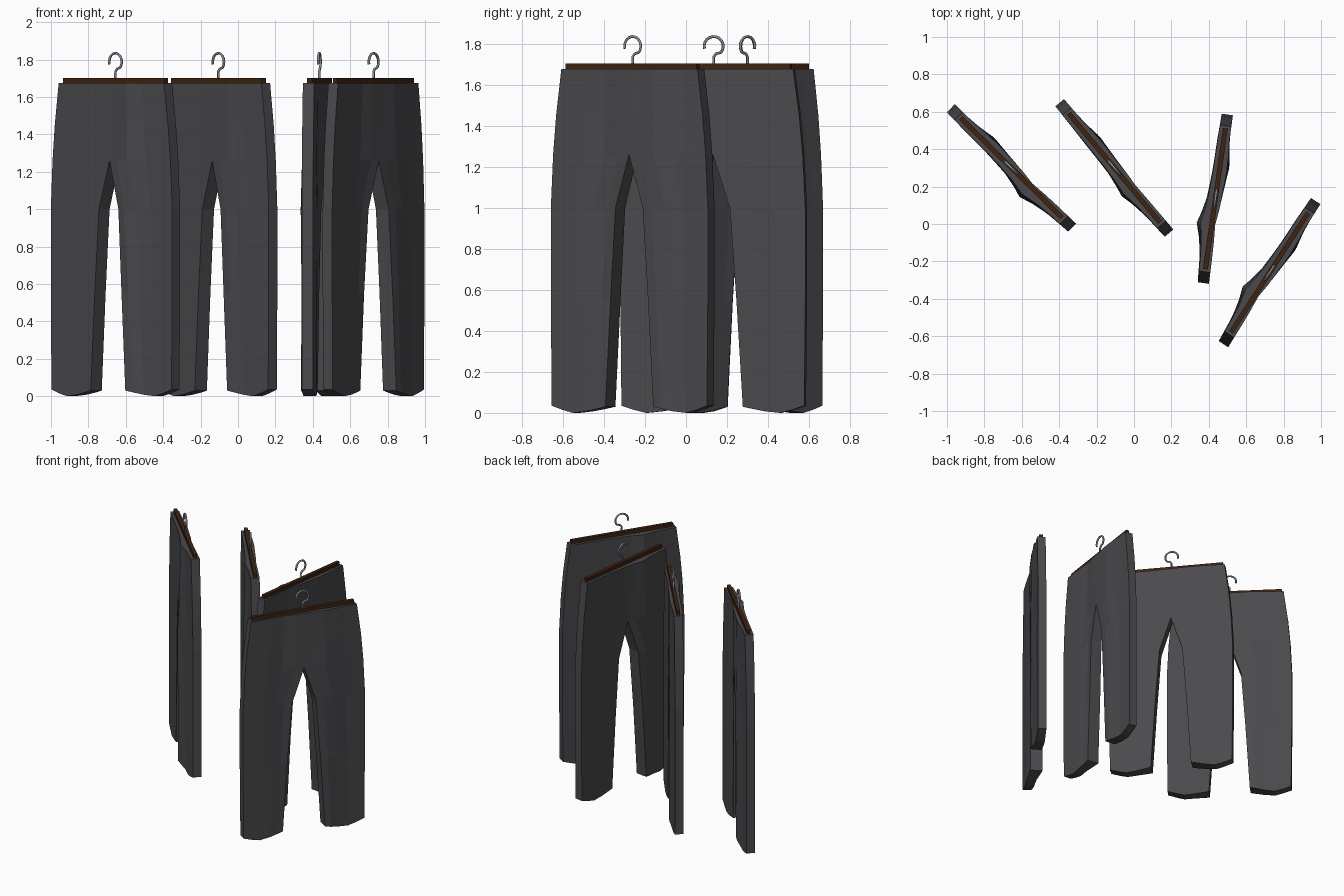
import bpy, bmesh, math
from mathutils import Matrix

if "Cube" in bpy.data.objects:
    bpy.data.objects.remove(bpy.data.objects["Cube"])


def material(name, rgb):
    m = bpy.data.materials.new(name)
    m.diffuse_color = (*rgb, 1)
    m.use_nodes = True
    m.node_tree.nodes["Principled BSDF"].inputs["Base Color"].default_value = m.diffuse_color
    return m


CLOTH = material("charcoal cloth", (0.068, 0.067, 0.073))
WOOD = material("dark wood", (0.05, 0.017, 0.005))
STEEL = material("grey steel", (0.25, 0.25, 0.26))

# Cloth folds: (u, centre offset towards the front, half thickness)
FOLDS = [(-.46, 0, .03), (-.3, .002, .033), (-.18, -.008, .043), (-.05, .002, .04),
         (.05, .012, .042), (.14, .035, .046), (.26, .01, .034), (.46, 0, .03)]
# Rows: (height, inner edge, outer edge, fold strength)
ROWS = [(0, .15, .45, 1), (.55, .118, .455, 1), (1.0, .085, .455, 1),
        (1.26, 0, .442, .9), (1.45, 0, .425, .75), (1.675, 0, .395, .6)]
COLS = [0, .15, .35, .6, .8, 1]
HEM = [.03, .02, .008, 0, .015, .035]


def fold(u):
    for (a, c0, h0), (b, c1, h1) in zip(FOLDS, FOLDS[1:]):
        if u <= b:
            t = (u - a) / (b - a)
            return c0 + t * (c1 - c0), h0 + t * (h1 - h0)
    return 0, .03


def add_object(name, bm, mat, place):
    me = bpy.data.meshes.new(name)
    bm.to_mesh(me)
    bm.free()
    me.materials.append(mat)
    ob = bpy.data.objects.new(name, me)
    ob.matrix_world = place
    bpy.context.collection.objects.link(ob)
    return ob


def trousers(i, place, wave):
    bm = bmesh.new()
    for side in (-1, 1):
        front, back = [], []
        for r, (z, inner, outer, k) in enumerate(ROWS):
            f, b = [], []
            for c, s in enumerate(COLS):
                u = side * (inner + s * (outer - inner))
                mid, half = fold(u)
                mid *= wave * k
                half = .03 + (half - .03) * k
                zz = HEM[c] if r == 0 else z
                f.append(bm.verts.new((u, -mid - half, zz)))
                b.append(bm.verts.new((u, -mid + half, zz)))
            front.append(f)
            back.append(b)
        n = len(COLS) - 1
        for r in range(len(ROWS) - 1):
            for g in (front, back):
                for c in range(n):
                    bm.faces.new((g[r][c], g[r][c + 1], g[r + 1][c + 1], g[r + 1][c]))
            # outer wall, and inner wall below the crotch
            for c in ((0, n) if r < 3 else (n,)):
                bm.faces.new((front[r][c], back[r][c], back[r + 1][c], front[r + 1][c]))
        # hem and waist
        for r in (0, -1):
            for c in range(n):
                bm.faces.new((front[r][c], front[r][c + 1], back[r][c + 1], back[r][c]))
    bmesh.ops.remove_doubles(bm, verts=bm.verts, dist=1e-5)
    bmesh.ops.recalc_face_normals(bm, faces=bm.faces)
    add_object(f"trousers_{i}", bm, CLOTH, place)


def hanger(i, place, flip):
    # wooden clamp bar
    bm = bmesh.new()
    bmesh.ops.create_cube(bm, size=1, matrix=Matrix.Translation((0, 0, 1.685))
                          @ Matrix.Diagonal((.76, .026, .034, 1)))
    add_object(f"hanger_bar_{i}", bm, WOOD, place)
    # wire hook
    cu = bpy.data.curves.new(f"hook_{i}", 'CURVE')
    cu.dimensions = '3D'
    cu.bevel_depth = .007
    cu.bevel_resolution = 1
    cu.use_fill_caps = True
    pts = [(0, 1.69), (0, 1.735), (.012, 1.75)]
    for k in range(13):
        a = math.radians(-40 + 235 * k / 12)
        pts.append((.047 * math.cos(a), 1.787 + .047 * math.sin(a)))
    sp = cu.splines.new('POLY')
    sp.points.add(len(pts) - 1)
    for p, (u, z) in zip(sp.points, pts):
        p.co = (u * flip, 0, z, 1)
    cu.materials.append(STEEL)
    ob = bpy.data.objects.new(f"hook_{i}", cu)
    ob.matrix_world = place
    bpy.context.collection.objects.link(ob)


# Four pairs: x, y, turn in degrees, fold strength, hook direction
PAIRS = [(-.655, .30, -44.5, 1, 1), (-.105, .30, -50, .6, 1),
         (.435, .135, -98.1, 1, -1), (.725, -.26, -122.8, 1, -1)]
for i, (x, y, turn, wave, flip) in enumerate(PAIRS, 1):
    place = Matrix.Translation((x, y, 0)) @ Matrix.Rotation(math.radians(turn), 4, 'Z')
    trousers(i, place, wave)
    hanger(i, place, flip)
